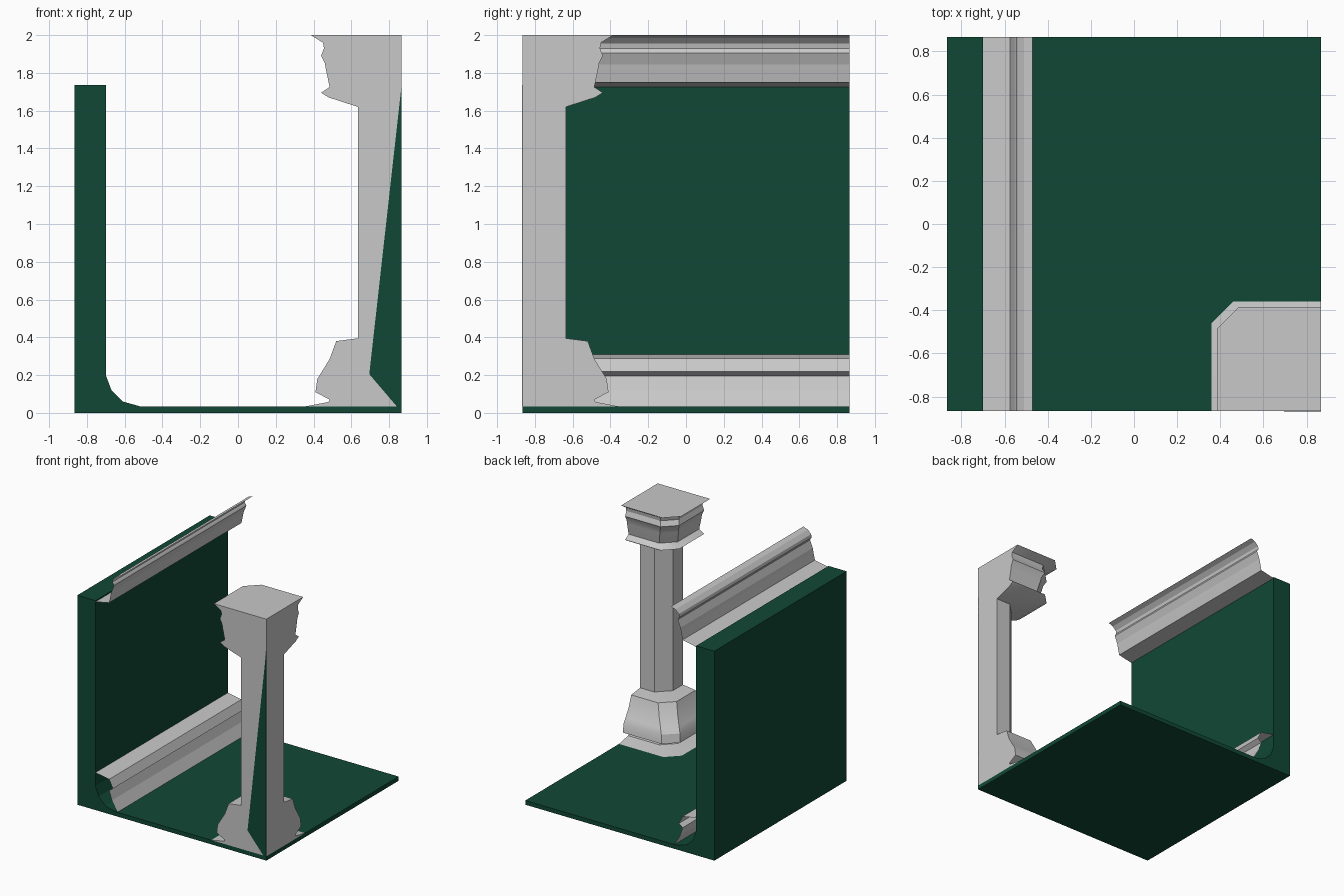
import bpy
import bmesh
import math

cube = bpy.data.objects.get("Cube")
if cube:
    bpy.data.objects.remove(cube, do_unlink=True)

HALF = 0.866    # half the width of the square floor
FLOOR = 0.035   # floor thickness
CHAMFER = 0.10  # cut on the inner corner of the pillar


def make_material(name, colour):
    mat = bpy.data.materials.new(name)
    mat.use_nodes = True
    mat.diffuse_color = (*colour, 1)
    mat.node_tree.nodes["Principled BSDF"].inputs["Base Color"].default_value = (*colour, 1)
    return mat


green = make_material("dark_green", (0.005, 0.064, 0.036))
stone = make_material("pale_grey", (0.58, 0.58, 0.58))


def finish(name, bm, mat, solid=True, angle=0):
    if solid:
        bmesh.ops.recalc_face_normals(bm, faces=bm.faces)
    mesh = bpy.data.meshes.new(name)
    bm.to_mesh(mesh)
    bm.free()
    mesh.materials.append(mat)
    obj = bpy.data.objects.new(name, mesh)
    bpy.context.collection.objects.link(obj)
    if angle:
        bpy.ops.object.select_all(action='DESELECT')
        obj.select_set(True)
        bpy.context.view_layer.objects.active = obj
        bpy.ops.object.shade_smooth_by_angle(angle=math.radians(angle))
    return obj


def extrude_profile(name, profile, y0, y1, mat, closed=True):
    """Sweep an (x, z) profile along y, as a capped solid or an open strip."""
    bm = bmesh.new()
    front = [bm.verts.new((x, y0, z)) for x, z in profile]
    back = [bm.verts.new((x, y1, z)) for x, z in profile]
    count = len(profile)
    for i in range(count if closed else count - 1):
        j = (i + 1) % count
        bm.faces.new((front[i], front[j], back[j], back[i]))
    if closed:
        bm.faces.new(front)
        bm.faces.new(back)
    return finish(name, bm, mat, closed)


# Floor and side wall in one piece, with a rounded inner corner
extrude_profile("floor_and_wall", [
    (-HALF, 0), (HALF, 0), (HALF, FLOOR), (-0.52, FLOOR), (-0.61, 0.06),
    (-0.67, 0.12), (-0.70, 0.20), (-0.70, 1.735), (-HALF, 1.735),
], -HALF, HALF, green)

# Mouldings: open strips along the wall, profiles from top to bottom
extrude_profile("crown_moulding", [
    (-0.47, 2.0), (-0.51, 1.985), (-0.54, 1.955), (-0.545, 1.93),
    (-0.535, 1.915), (-0.53, 1.905), (-0.555, 1.845), (-0.56, 1.82),
    (-0.575, 1.75), (-0.70, 1.725),
], -HALF, HALF, stone, closed=False)
extrude_profile("skirting_moulding", [
    (-0.70, 0.31), (-0.575, 0.288), (-0.54, 0.22), (-0.575, 0.195),
    (-0.55, 0.12), (-0.50, FLOOR),
], -HALF, HALF, stone, closed=False)

# Corner pillar: chamfered square rings lofted up a (inner edge, height) profile
pillar_profile = [
    (0.36, FLOOR), (0.48, 0.058), (0.485, 0.07), (0.41, 0.11), (0.42, 0.18),
    (0.445, 0.22), (0.485, 0.285), (0.52, 0.38), (0.635, 0.395),
    (0.635, 1.62), (0.48, 1.67), (0.44, 1.695), (0.485, 1.725),
    (0.48, 1.75), (0.465, 1.82), (0.46, 1.85), (0.44, 1.89),
    (0.455, 1.93), (0.45, 1.96), (0.385, 2.0),
]
bm = bmesh.new()
rings = []
for e, z in pillar_profile:
    outline = [(e, -HALF), (HALF, -HALF), (HALF, -e),
               (e + CHAMFER, -e), (e, -e - CHAMFER)]
    rings.append([bm.verts.new((x, y, z)) for x, y in outline])
for low, high in zip(rings, rings[1:]):
    for i in range(len(low)):
        j = (i + 1) % len(low)
        bm.faces.new((low[i], low[j], high[j], high[i]))
bm.faces.new(rings[0])
bm.faces.new(rings[-1])
finish("corner_pillar", bm, stone, angle=30)

# Thin green panel on the outer front face of the pillar
extrude_profile("pillar_front_panel", [
    (HALF, 1.735), (0.695, 0.205), (0.84, FLOOR), (HALF, FLOOR),
], -HALF - 0.002, -HALF + 0.002, green)
